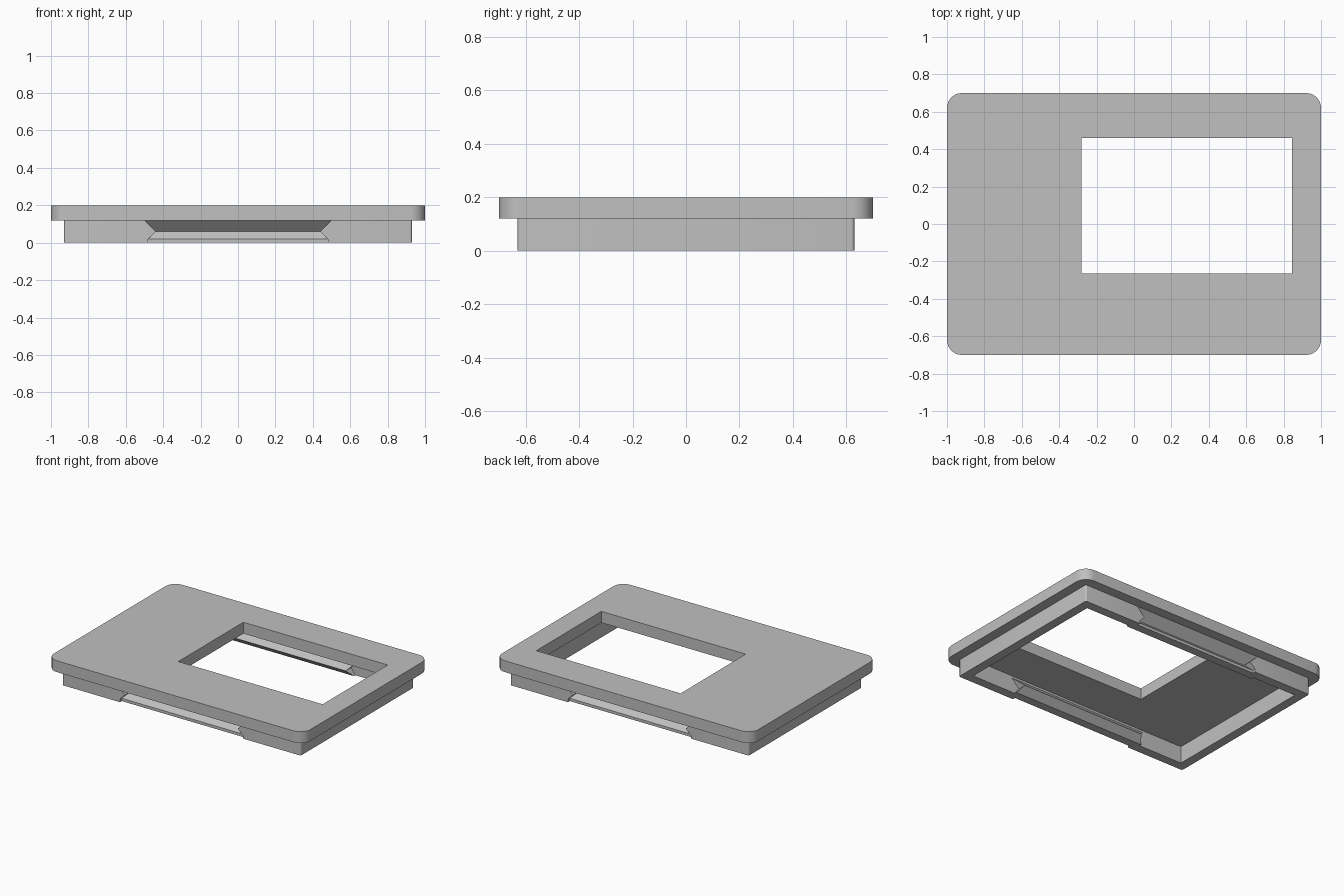
import bpy, bmesh, math

cube = bpy.data.objects.get("Cube")
if cube:
    bpy.data.objects.remove(cube, do_unlink=True)

# Main sizes
PLATE_BOTTOM, TOP = 0.12, 0.20
RIM_X, RIM_Y, WALL = 0.93, 0.63, 0.065

grey = bpy.data.materials.new("plain_grey")
grey.use_nodes = True
colour = (0.53, 0.53, 0.53, 1)
grey.diffuse_color = colour
grey.node_tree.nodes["Principled BSDF"].inputs["Base Color"].default_value = colour


def rectangle(x0, x1, y0, y1, radius=0, steps=8):
    """Counter-clockwise outline, with optional rounded corners."""
    if not radius:
        return [(x0, y0), (x1, y0), (x1, y1), (x0, y1)]
    centres = rectangle(x0 + radius, x1 - radius, y0 + radius, y1 - radius)
    points = []
    for i, (cx, cy) in enumerate(centres):
        for s in range(steps + 1):
            a = math.pi / 2 * (i + 2 + s / steps)
            points.append((cx + radius * math.cos(a), cy + radius * math.sin(a)))
    return points


def stack(name, layers):
    """Closed solid through outlines stacked as (height, outline)."""
    bm = bmesh.new()
    rings = [[bm.verts.new((x, y, z)) for x, y in outline] for z, outline in layers]
    bm.faces.new(rings[0][::-1])
    bm.faces.new(rings[-1])
    n = len(rings[0])
    for low, high in zip(rings, rings[1:]):
        for i in range(n):
            j = (i + 1) % n
            bm.faces.new((low[i], low[j], high[j], high[i]))
    bmesh.ops.recalc_face_normals(bm, faces=bm.faces)
    mesh = bpy.data.meshes.new(name)
    bm.to_mesh(mesh)
    bm.free()
    mesh.materials.append(grey)
    obj = bpy.data.objects.new(name, mesh)
    bpy.context.collection.objects.link(obj)
    return obj


def combine(target, tool, operation):
    """Apply a boolean and discard the tool."""
    tool.hide_render = True
    mod = target.modifiers.new("boolean", "BOOLEAN")
    mod.operation, mod.object, mod.solver = operation, tool, "EXACT"
    depsgraph = bpy.context.evaluated_depsgraph_get()
    mesh = bpy.data.meshes.new_from_object(target.evaluated_get(depsgraph))
    target.modifiers.clear()
    target.data = mesh
    bpy.data.objects.remove(tool, do_unlink=True)


def side_solid(name, side, profile, start):
    """Tapered solid on the front (-1) or back (1) wall.
    Profile rows: height, half width, depth behind the outer wall face."""
    layers = []
    for z, half, depth in profile:
        y0, y1 = sorted((side * (RIM_Y - start), side * (RIM_Y - depth)))
        layers.append((z, rectangle(-half, half, y0, y1)))
    return stack(name, layers)


# Top plate with rounded corners and an off-centre window
outline = rectangle(-1, 1, -0.7, 0.7, 0.08)
plate = stack("top_plate", [(PLATE_BOTTOM, outline), (TOP, outline)])
opening = rectangle(-0.28, 0.845, -0.265, 0.46)
combine(plate, stack("window_cutter", [(0, opening), (1, opening)]), "DIFFERENCE")

# Hollow rim below the plate
outer = rectangle(-RIM_X, RIM_X, -RIM_Y, RIM_Y, 0.012, 4)
rim = stack("lower_rim", [(0, outer), (PLATE_BOTTOM, outer)])
ix, iy = RIM_X - WALL, RIM_Y - WALL
inner = rectangle(-ix, ix, -iy, iy)
combine(rim, stack("rim_cutter", [(-1, inner), (1, inner)]), "DIFFERENCE")

# Finger grips: a ridge inside each long wall, and a V groove outside it
ridge = [(0, 0.52, 0.08), (0.045, 0.485, 0.125), (0.11, 0.55, 0.06)]
groove = [(-0.05, 0.48, 0.02), (0.02, 0.48, 0.02),
          (0.06, 0.44, 0.06), (0.13, 0.51, -0.01)]
for side in (-1, 1):
    combine(rim, side_solid("grip_ridge", side, ridge, 0.03), "UNION")
    combine(rim, side_solid("grip_groove", side, groove, -0.1), "DIFFERENCE")

# Smooth rounded corners, sharp edges elsewhere
bpy.ops.object.select_all(action="DESELECT")
for part in (plate, rim):
    part.select_set(True)
bpy.context.view_layer.objects.active = plate
bpy.ops.object.shade_smooth_by_angle(angle=math.radians(30))
